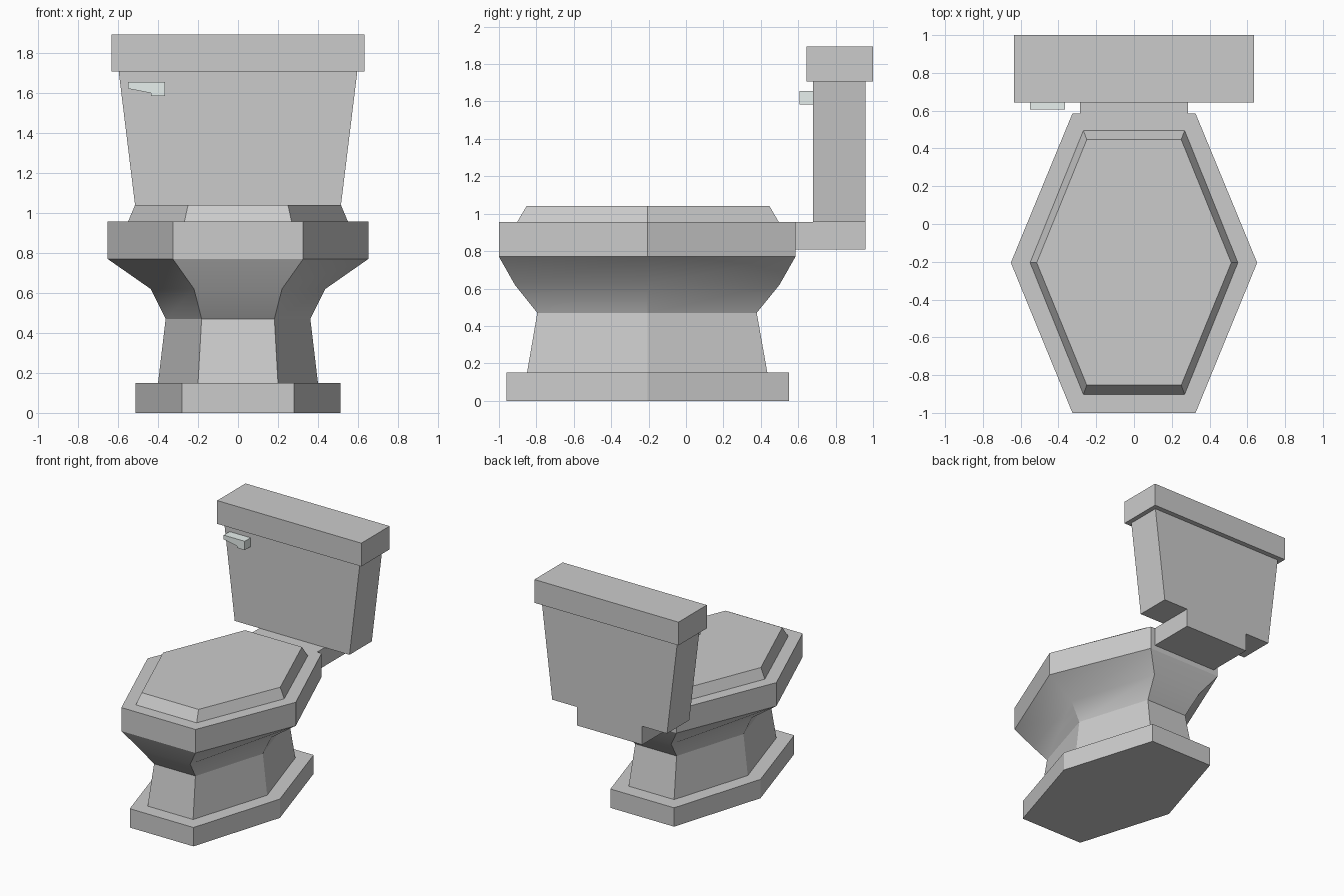
import bpy, bmesh, math

if "Cube" in bpy.data.objects:
    bpy.data.objects.remove(bpy.data.objects["Cube"])

WIDEST_Y = -0.205  # y of the side corners of every hexagon


def finish(name, bm, smooth=None):
    bmesh.ops.recalc_face_normals(bm, faces=bm.faces)
    mesh = bpy.data.meshes.new(name)
    bm.to_mesh(mesh)
    bm.free()
    ob = bpy.data.objects.new(name, mesh)
    bpy.context.collection.objects.link(ob)
    if smooth:
        bpy.ops.object.select_all(action='DESELECT')
        ob.select_set(True)
        bpy.context.view_layer.objects.active = ob
        bpy.ops.object.shade_smooth_by_angle(angle=math.radians(smooth))
    return ob


def loft(name, rings, smooth=None):
    """Skin a stack of equal-sized point rings and cap both ends."""
    bm = bmesh.new()
    rows = [[bm.verts.new(p) for p in ring] for ring in rings]
    n = len(rows[0])
    for a, b in zip(rows, rows[1:]):
        for i in range(n):
            j = (i + 1) % n
            bm.faces.new((a[i], a[j], b[j], b[i]))
    bm.faces.new(rows[0])
    bm.faces.new(rows[-1])
    return finish(name, bm, smooth)


def hexagon(z, side, flat, front, back):
    return [(-flat, front, z), (flat, front, z), (side, WIDEST_Y, z),
            (flat, back, z), (-flat, back, z), (-side, WIDEST_Y, z)]


def rect(z, half, y0, y1):
    return [(-half, y0, z), (half, y0, z), (half, y1, z), (-half, y1, z)]


# Floor plinth
loft("base", [hexagon(z, 0.512, 0.28, -0.96, 0.55) for z in (0, 0.15)])

# Pedestal flaring into the bowl
loft("bowl", [hexagon(0.15, 0.40, 0.20, -0.85, 0.435),
              hexagon(0.47, 0.362, 0.182, -0.795, 0.378),
              hexagon(0.62, 0.437, 0.22, -0.915, 0.50),
              hexagon(0.77, 0.652, 0.326, -1.0, 0.585)], smooth=30)

# Rim and closed lid
loft("rim", [hexagon(z, 0.652, 0.326, -1.0, 0.585) for z in (0.77, 0.957)])
loft("lid", [hexagon(0.957, 0.55, 0.268, -0.902, 0.495),
             hexagon(1.04, 0.515, 0.25, -0.853, 0.447)])

# Shelf joining bowl and tank
loft("tank_shelf", [rect(z, 0.287, 0.58, 0.96) for z in (0.81, 0.957)])

# Tapered tank with overhanging cover
loft("tank", [rect(0.957, 0.505, 0.68, 0.96), rect(1.71, 0.597, 0.68, 0.96)])
loft("tank_cover", [rect(z, 0.634, 0.644, 1.0) for z in (1.708, 1.893)])

# Flush lever
outline = [(-0.55, 1.655), (-0.365, 1.655), (-0.365, 1.585),
           (-0.435, 1.585), (-0.435, 1.60), (-0.55, 1.622)]
lever = loft("flush_lever", [[(x, y, z) for x, z in outline] for y in (0.606, 0.685)])
metal = bpy.data.materials.new("pale_metal")
metal.diffuse_color = (0.8, 0.87, 0.85, 1)
metal.use_nodes = True
metal.node_tree.nodes["Principled BSDF"].inputs["Base Color"].default_value = metal.diffuse_color
lever.data.materials.append(metal)
